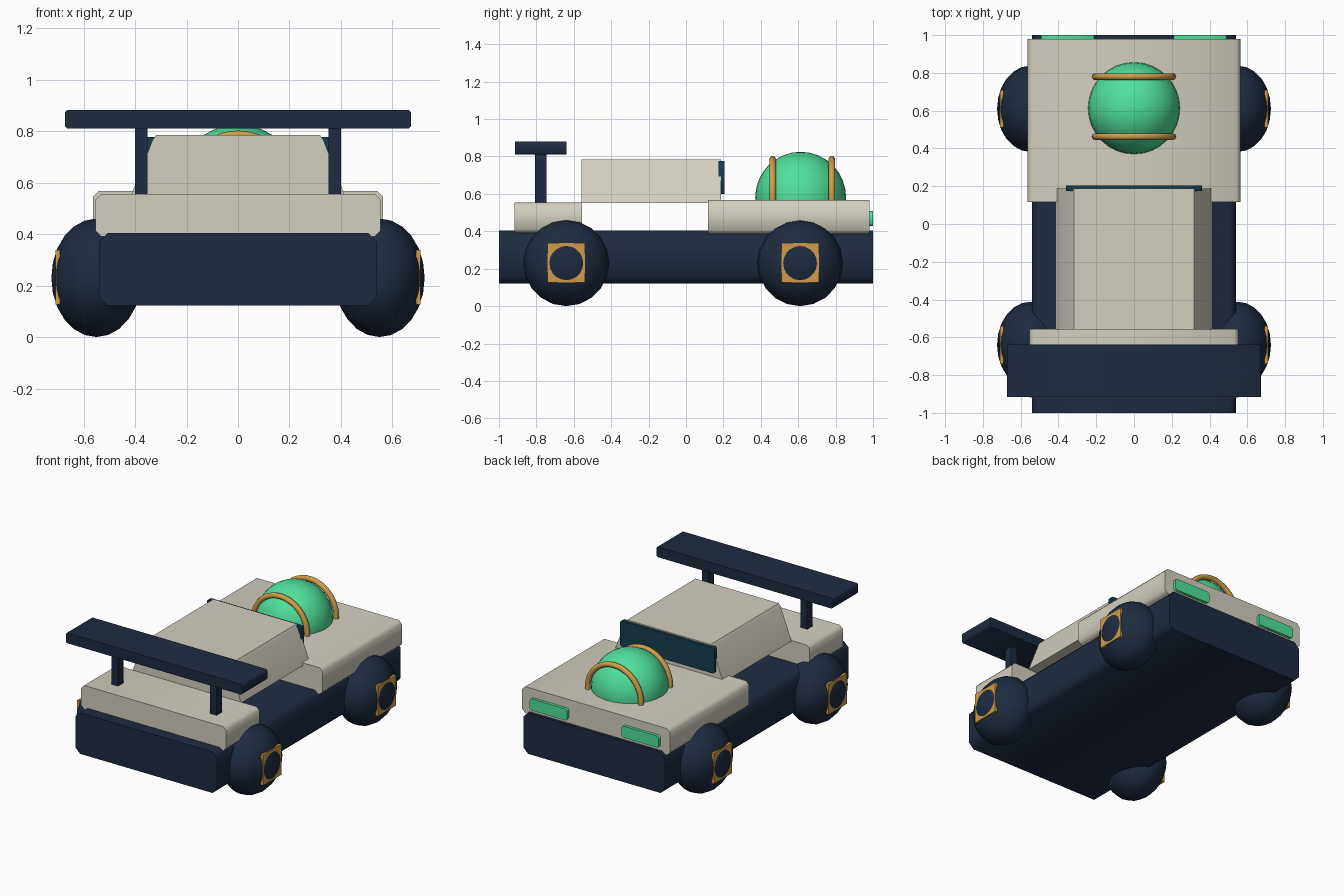
import bpy, bmesh, math
from mathutils import Matrix

if "Cube" in bpy.data.objects:
    bpy.data.objects.remove(bpy.data.objects["Cube"])


def material(name, r, g, b):
    m = bpy.data.materials.new(name)
    m.diffuse_color = (r, g, b, 1)
    m.use_nodes = True
    m.node_tree.nodes["Principled BSDF"].inputs["Base Color"].default_value = m.diffuse_color
    return m


NAVY = material("navy", 0.013, 0.024, 0.05)
CREAM = material("cream", 0.65, 0.62, 0.53)
GREEN = material("green", 0.08, 0.75, 0.33)
GOLD = material("gold", 0.62, 0.34, 0.07)
GLASS = material("dark_glass", 0.008, 0.045, 0.07)


def finish(name, bm, mat, angle=50):
    bmesh.ops.recalc_face_normals(bm, faces=bm.faces[:])
    me = bpy.data.meshes.new(name)
    bm.to_mesh(me)
    bm.free()
    ob = bpy.data.objects.new(name, me)
    bpy.context.collection.objects.link(ob)
    me.materials.append(mat)
    bpy.context.view_layer.objects.active = ob
    ob.select_set(True)
    bpy.ops.object.shade_smooth_by_angle(angle=math.radians(angle))
    ob.select_set(False)
    return ob


def extrude_y(name, profile, y0, y1, mat):
    """Extrude an (x, z) profile along y."""
    bm = bmesh.new()
    a = [bm.verts.new((x, y0, z)) for x, z in profile]
    b = [bm.verts.new((x, y1, z)) for x, z in profile]
    bm.faces.new(a)
    bm.faces.new(b[::-1])
    n = len(a)
    for i in range(n):
        bm.faces.new((a[i], b[i], b[(i + 1) % n], a[(i + 1) % n]))
    return finish(name, bm, mat)


def slab(name, x0, x1, y0, y1, z0, z1, mat, c=0.0):
    """Box with its four lengthwise edges chamfered by c."""
    if c:
        p = [(x0 + c, z0), (x1 - c, z0), (x1, z0 + c), (x1, z1 - c),
             (x1 - c, z1), (x0 + c, z1), (x0, z1 - c), (x0, z0 + c)]
    else:
        p = [(x0, z0), (x1, z0), (x1, z1), (x0, z1)]
    return extrude_y(name, p, y0, y1, mat)


def ellipsoid(name, centre, radii, axis, mat, u=32, v=16):
    bm = bmesh.new()
    rot = Matrix.Rotation(math.pi / 2, 4, axis) if axis else Matrix()
    bmesh.ops.create_uvsphere(bm, u_segments=u, v_segments=v, radius=1,
                              matrix=Matrix.Translation(centre) @ Matrix.Diagonal((*radii, 1)) @ rot)
    return finish(name, bm, mat)


# Body
slab("chassis", -0.54, 0.54, -1, 1, 0.122, 0.405, NAVY, 0.035)
slab("hood", -0.563, 0.563, 0.117, 0.98, 0.386, 0.568, CREAM, 0.022)
slab("end_deck", -0.553, 0.553, -0.918, -0.556, 0.39, 0.555, CREAM, 0.022)
extrude_y("cabin", [(-0.415, 0.55), (0.415, 0.55), (0.332, 0.765), (0.318, 0.785),
                    (-0.318, 0.785), (-0.332, 0.765)], -0.558, 0.187, CREAM)
slab("windscreen", -0.36, 0.36, 0.175, 0.205, 0.60, 0.777, GLASS, 0.01)

# Glass dome and its hoops
ellipsoid("dome", (0, 0.613, 0.58), (0.243, 0.243, 0.245), None, GREEN)
for i, y in enumerate((0.463, 0.78)):
    bpy.ops.mesh.primitive_torus_add(location=(0, y, 0.58), rotation=(math.pi / 2, 0, 0),
                                     major_radius=0.204, minor_radius=0.018,
                                     major_segments=40, minor_segments=10)
    hoop = bpy.context.object
    hoop.name = f"dome_hoop_{i + 1}"
    hoop.data.materials.append(GOLD)
    bpy.ops.object.shade_smooth()
    hoop.select_set(False)

# Wing
slab("wing", -0.672, 0.672, -0.915, -0.638, 0.81, 0.881, NAVY, 0.008)

for s, side in ((-1, "left"), (1, "right")):
    x = s * 0.376
    slab(f"wing_post_{side}", x - 0.025, x + 0.025, -0.806, -0.747, 0.54, 0.82, NAVY)
    # Lamps
    x = s * 0.35
    slab(f"lamp_{side}", x - 0.142, x + 0.142, 0.96, 1.0, 0.428, 0.508, GREEN, 0.012)
    # Wheels with square hub plates
    for y, end in ((-0.64, "front"), (0.61, "rear")):
        ellipsoid(f"wheel_{end}_{side}", (s * 0.55, y, 0.23), (0.175, 0.228, 0.23),
                  "Y", NAVY, 20, 12)
        x = s * 0.7
        slab(f"hub_{end}_{side}", x - 0.009, x + 0.009, y - 0.1, y + 0.1,
             0.127, 0.338, GOLD)
